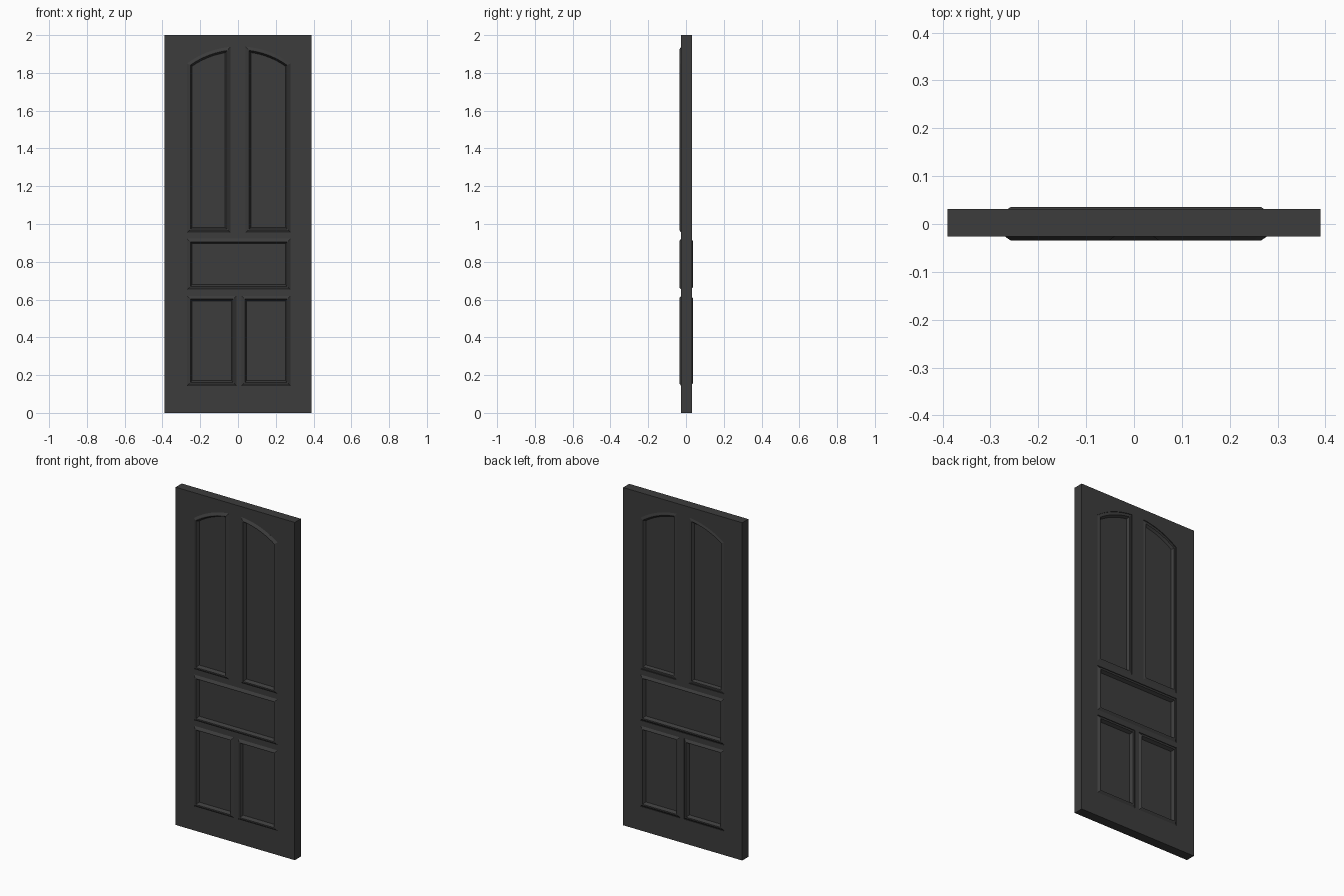
import bpy, bmesh, math
from mathutils import Vector

if "Cube" in bpy.data.objects:
    bpy.data.objects.remove(bpy.data.objects["Cube"])

FRONT, BACK = -0.026, 0.031           # faces of the frame
L, R, W = -0.27, 0.278, 0.39          # inner edges of stiles, half door width
CX, RAD, CZ = 0.004, 0.462, 1.478     # circle of the arched top

paint = bpy.data.materials.new("dark_paint")
paint.diffuse_color = (0.045, 0.045, 0.045, 1)
paint.use_nodes = True
paint.node_tree.nodes["Principled BSDF"].inputs["Base Color"].default_value = paint.diffuse_color


def finish(name, bm):
    bmesh.ops.recalc_face_normals(bm, faces=bm.faces)
    me = bpy.data.meshes.new(name)
    bm.to_mesh(me)
    bm.free()
    me.materials.append(paint)
    ob = bpy.data.objects.new(name, me)
    bpy.context.collection.objects.link(ob)


def prism(name, pts, y0=FRONT, y1=BACK):
    bm = bmesh.new()
    face = bm.faces.new([bm.verts.new((x, y0, z)) for x, z in pts])
    ext = bmesh.ops.extrude_face_region(bm, geom=[face])
    verts = [g for g in ext["geom"] if isinstance(g, bmesh.types.BMVert)]
    bmesh.ops.translate(bm, verts=verts, vec=(0, y1 - y0, 0))
    if not face.is_valid or len(bm.faces) < len(pts) + 2:
        bm.faces.new([v for v in bm.verts if v not in verts])
    finish(name, bm)


def rect(x0, x1, z0, z1):
    return [(x0, z0), (x1, z0), (x1, z1), (x0, z1)]


def arc(xa, xb, n):
    xs = [xa + (xb - xa) * i / n for i in range(n + 1)]
    return [(x, CZ + math.sqrt(RAD ** 2 - (x - CX) ** 2)) for x in xs]


def inset(pts, d):
    # mitred inward offset of a counter-clockwise outline
    out = []
    for i, p in enumerate(pts):
        a, b, c = Vector(pts[i - 1]), Vector(p), Vector(pts[(i + 1) % len(pts)])
        e, f = (b - a).normalized(), (c - b).normalized()
        n, m = Vector((-e.y, e.x)), Vector((-f.y, f.x))
        out.append(b + (n + m) * d / (1 + n.dot(m)))
    return out


def moulding(name, outline, profile):
    bm = bmesh.new()
    rings = [[bm.verts.new((p.x, y, p.y)) for p in inset(outline, d)] for d, y in profile]
    for k, ring in enumerate(rings):
        prev = rings[k - 1]
        for i in range(len(ring)):
            bm.faces.new((prev[i - 1], prev[i], ring[i], ring[i - 1]))
    finish(name, bm)


# frame: stiles, rails and mullions
prism("left_stile", rect(-W, L, 0, 2))
prism("right_stile", rect(R, W, 0, 2))
prism("bottom_rail", rect(L, R, 0, 0.143))
prism("lower_mid_rail", rect(L, R, 0.62, 0.652))
prism("upper_mid_rail", rect(L, R, 0.923, 0.955))
prism("top_rail", arc(L, R, 24) + [(R, 2), (L, 2)])
prism("lower_mullion", rect(-0.008, 0.018, 0.143, 0.62))
prism("upper_mullion", [(-0.04, 0.955), (0.04, 0.955)] + arc(0.04, -0.04, 4))

# panels with raised mouldings; the upper ones stand flush at the back
openings = {
    "lower_left": (rect(L, -0.008, 0.143, 0.62), 0.036),
    "lower_right": (rect(0.018, R, 0.143, 0.62), 0.036),
    "middle": (rect(L, R, 0.652, 0.923), 0.036),
    "upper_left": ([(L, 0.955), (-0.04, 0.955)] + arc(-0.04, L, 12), 0.031),
    "upper_right": ([(0.04, 0.955), (R, 0.955)] + arc(R, 0.04, 12), 0.031),
}
for name, (outline, back_ridge) in openings.items():
    prism(name + "_panel", outline, -0.016, 0.018)
    for side, face, ridge, bed in (("front", FRONT, -0.035, -0.015),
                                   ("back", BACK - 0.004, back_ridge, 0.017)):
        moulding(f"{name}_{side}_moulding", outline,
                 [(0, bed), (0, face), (0.013, ridge), (0.018, ridge), (0.028, bed)])
